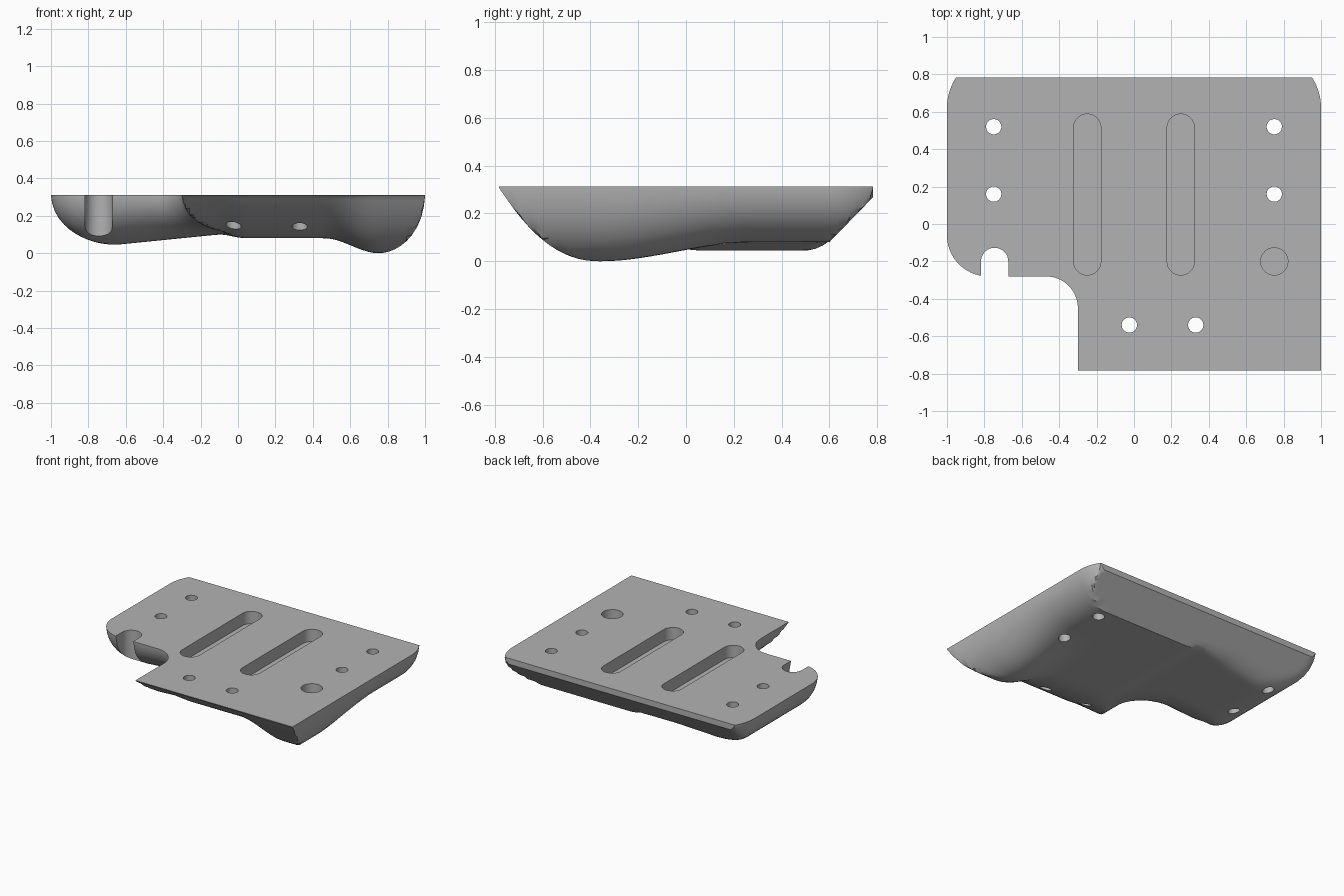
import bpy, bmesh, math
from mathutils import Vector, geometry, kdtree

cube = bpy.data.objects.get("Cube")
if cube:
    bpy.data.objects.remove(cube)

TOP, HALF, FLOOR = 0.312, 0.783, 0.22


def arc(cx, cy, r, a0, a1, n=16):
    angles = [math.radians(a0 + (a1 - a0) * i / n) for i in range(n + 1)]
    return [Vector((cx + r * math.cos(a), cy + r * math.sin(a))) for a in angles]


def slot(x, y0, y1, r):
    return arc(x, y0, r, 180, 360) + arc(x, y1, r, 0, 180)


def divide(points, step, closed=True):
    out = []
    ends = points[1:] + points[:1] if closed else points[1:]
    for a, b in zip(points, ends):
        n = max(1, math.ceil((b - a).length / step))
        out += [a.lerp(b, i / n) for i in range(n)]
    return out


def inside(p, loop):
    hit, q = False, loop[-1]
    for r in loop:
        if (r.y > p.y) != (q.y > p.y):
            if p.x < (q.x - r.x) * (p.y - r.y) / (q.y - r.y) + r.x:
                hit = not hit
        q = r
    return hit


def make_tree(points):
    tree = kdtree.KDTree(len(points))
    for i, p in enumerate(points):
        tree.insert(p.to_3d(), i)
    tree.balance()
    return tree


def distance(tree, p):
    return max(0, tree.find(p.to_3d())[2] - 0.001)


def smooth(a, b, x):
    t = min(1, max(0, (x - a) / (b - a)))
    return t * t * (3 - 2 * t)


# Plan outline: inner fillet, notch, rounded corners
fillet = arc(-0.47, -0.45, 0.17, 0, 90)
notch = arc(-0.745, -0.2, 0.073, 0, 180)
right_back = arc(0.7, 0.62, 0.3, 32.9, 0)
outline = ([Vector((-0.3, -HALF))] + fillet + [Vector((-0.672, -0.28))] + notch
           + arc(-0.78, -0.06, 0.22, 260, 180) + arc(-0.7, 0.62, 0.3, 180, 147.1)
           + right_back + [Vector((1, -HALF))])
outline = divide(outline, 0.03)

# Through holes and blind pockets
holes = [arc(x, y, 0.041, 0, 345, 23) for x, y in
         ((-0.75, 0.52), (-0.75, 0.16), (0.75, 0.52), (0.75, 0.16), (-0.025, -0.54), (0.33, -0.54))]
pockets = [divide(slot(x, -0.2, 0.515, 0.073), 0.05) for x in (-0.25, 0.25)]
pockets.append(arc(0.75, -0.2, 0.073, 0, 348, 29))

# Rims along which the underside curves up to the top
left_rim = ([Vector((-0.3, -1.1))] + fillet + arc(-0.78, -0.06, 0.22, 270, 180)
            + arc(-0.7, 0.62, 0.3, 180, 90))
right_rim = [Vector((1, -1.1))] + arc(0.7, 0.62, 0.3, 0, 90)
left_tree = make_tree(divide(left_rim, 0.001, False))
right_tree = make_tree(divide(right_rim, 0.001, False))
edge_tree = make_tree(divide(outline, 0.002))


def underside(p):
    # Sloped left lobe, flat middle, swollen right front
    if p.x < -0.1:
        base = 0.045 + 0.1 * max(0, p.x + 0.65)
    else:
        base = 0.1 - 0.02 * smooth(-0.1, 0.04, p.x)
    swell = smooth(0.46, 0.75, p.x)
    base -= 0.08 * swell * (1 - smooth(-0.36, 0.28, p.y))
    # Rounded sides
    u = max(0, 1 - distance(left_tree, p) / 0.35, 1 - distance(right_tree, p) / 0.25)
    rise = 1 - math.sqrt(max(0, 1 - u * u))
    # Swept-up front
    start = -0.25 - 0.11 * swell
    v = min(1, max(0, (start - p.y) / (start + HALF)))
    z = base + (TOP - base) * max(rise, v ** 2.2)
    # Sloping back, blended softly on the left
    slope = 0.08 + (p.y - 0.6) * 1.03
    k = 0.001 + 0.07 * (1 - smooth(-0.4, 0, p.x))
    h = max(0, k - abs(z - slope)) / k
    return min(TOP - 0.004, max(z, slope) + h * h * k / 4)


# Plan points: constrained loops, bands near the edge, inner grid
points, edges = [], []
for loop in [outline] + holes + pockets:
    n, first = len(loop), len(points)
    points += loop
    edges += [(first + i, first + (i + 1) % n) for i in range(n)]
for i, p in enumerate(outline):
    t = (outline[(i + 1) % len(outline)] - outline[i - 1]).normalized()
    for off in (0.006, 0.02, 0.042, 0.07):
        q = p + Vector((t.y, -t.x)) * off
        if inside(q, outline) and distance(edge_tree, q) > off * 0.8:
            points.append(q)
for i in range(-33, 34):
    for j in range(-26, 27):
        q = Vector((i * 0.03, j * 0.03))
        if inside(q, outline) and distance(edge_tree, q) > 0.08:
            points.append(q)
plan, _, tris, *_ = geometry.delaunay_2d_cdt(points, edges, [], 0, 1e-5)

# Solid: flat top with pockets, shaped underside, walls between levels
bm = bmesh.new()
cache = {}


def vert(i, z):
    key = (i, z)
    if key not in cache:
        cache[key] = bm.verts.new((plan[i].x, plan[i].y, underside(plan[i]) if z is None else z))
    return cache[key]


sides = {}
for tri in tris:
    c = sum((plan[i] for i in tri), Vector((0, 0))) / len(tri)
    if not inside(c, outline) or any(inside(c, h) for h in holes):
        continue
    level = FLOOR if any(inside(c, k) for k in pockets) else TOP
    bm.faces.new([vert(i, level) for i in tri])
    bm.faces.new([vert(i, None) for i in reversed(tri)])
    for a, b in zip(tri, list(tri[1:]) + [tri[0]]):
        sides.setdefault((min(a, b), max(a, b)), []).append(level)
for (a, b), levels in sides.items():
    low = None if len(levels) == 1 else min(levels)
    high = max(levels)
    if low != high:
        bm.faces.new((vert(a, low), vert(b, low), vert(b, high), vert(a, high)))
bmesh.ops.recalc_face_normals(bm, faces=bm.faces)

mesh = bpy.data.meshes.new("contoured_plate")
bm.to_mesh(mesh)
bm.free()
plate = bpy.data.objects.new("contoured_plate", mesh)
bpy.context.collection.objects.link(plate)

# Plain grey material
grey = bpy.data.materials.new("plain_grey")
grey.use_nodes = True
colour = (0.45, 0.45, 0.45, 1)
grey.diffuse_color = colour
grey.node_tree.nodes["Principled BSDF"].inputs["Base Color"].default_value = colour
mesh.materials.append(grey)

bpy.ops.object.select_all(action='DESELECT')
plate.select_set(True)
bpy.context.view_layer.objects.active = plate
bpy.ops.object.shade_smooth_by_angle(angle=math.radians(32))
